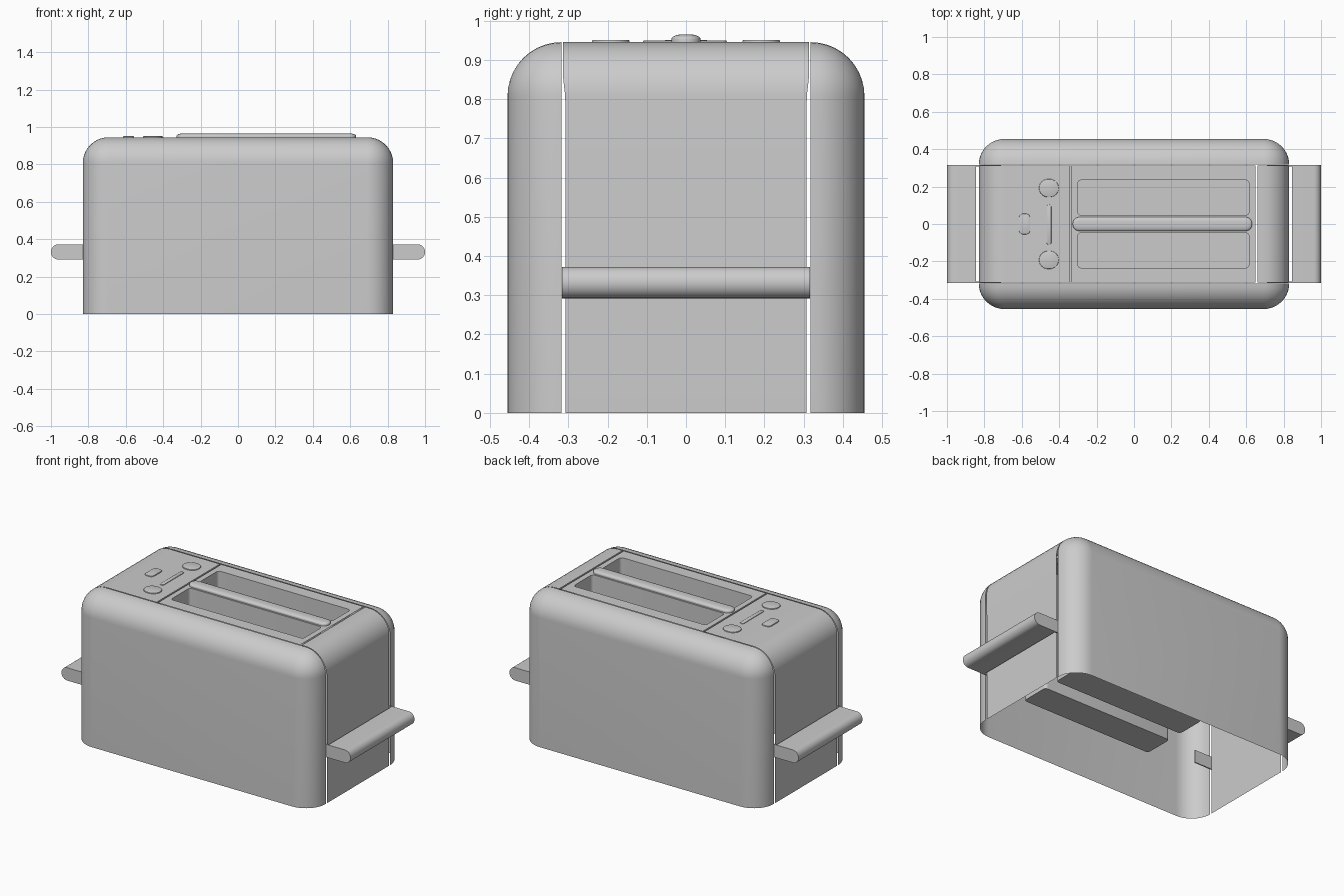
import bpy, bmesh
from math import sin, cos, pi, radians

if "Cube" in bpy.data.objects:
    bpy.data.objects.remove(bpy.data.objects["Cube"], do_unlink=True)

HALF_X, HALF_Y, TOP, R = 0.83, 0.455, 0.945, 0.138
SEAM = HALF_Y - R
STEPS = 10

grey = bpy.data.materials.new("plain grey")
grey.use_nodes = True
grey.diffuse_color = (0.6, 0.6, 0.6, 1)
grey.node_tree.nodes["Principled BSDF"].inputs["Base Color"].default_value = (0.6, 0.6, 0.6, 1)


def finish(name, bm, recalc=True):
    """Turn a bmesh into a smooth-shaded grey object."""
    bmesh.ops.remove_doubles(bm, verts=bm.verts, dist=0.0002)
    if recalc:
        bmesh.ops.recalc_face_normals(bm, faces=bm.faces)
    mesh = bpy.data.meshes.new(name)
    bm.to_mesh(mesh)
    bm.free()
    mesh.materials.append(grey)
    obj = bpy.data.objects.new(name, mesh)
    bpy.context.collection.objects.link(obj)
    bpy.ops.object.select_all(action="DESELECT")
    obj.select_set(True)
    bpy.context.view_layer.objects.active = obj
    bpy.ops.object.shade_smooth_by_angle(angle=radians(35))
    return obj


def skin(bm, rows, closed=False):
    """Join successive rows of points with quads."""
    rows = [[bm.verts.new(p) for p in row] for row in rows]
    for a, b in zip(rows, rows[1:]):
        n = len(a)
        for i in range(n if closed else n - 1):
            j = (i + 1) % n
            bm.faces.new((a[i], a[j], b[j], b[i]))
    return rows


def corner(side, radius):
    """Upper corner in x-z, from the end wall to the top."""
    return [(side * (HALF_X - R + radius * cos(t)), TOP - R + radius * sin(t))
            for t in (i * pi / 2 / STEPS for i in range(STEPS + 1))]


def rounded_rect(cx, cy, hx, hy, r, n=6):
    pts = []
    for k, (sx, sy) in enumerate(((1, 1), (-1, 1), (-1, -1), (1, -1))):
        for i in range(n + 1):
            a = (k + i / n) * pi / 2
            pts.append((cx + sx * (hx - r) + r * cos(a), cy + sy * (hy - r) + r * sin(a)))
    return pts


# Front and back shells with rounded rims, open underneath
for name, s in (("front_shell", -1), ("back_shell", 1)):
    bm = bmesh.new()
    rows = []
    for i in range(STEPS + 1):
        t = i * pi / 2 / STEPS
        r = R * cos(t)
        left, right = corner(-1, r), corner(1, r)
        arch = [(left[0][0], 0)] + left + right[::-1] + [(right[0][0], 0)]
        rows.append([(x, s * (SEAM + 0.001 + (R - 0.001) * sin(t)), z) for x, z in arch])
    skin(bm, rows)
    bmesh.ops.remove_doubles(bm, verts=bm.verts, dist=0.0002)
    face_y = HALF_Y - 0.0005
    rim = [v for v in bm.verts if abs(v.co.y) > face_y]
    rim.sort(key=lambda v: (v.co.z > 0.1, v.co.x if v.co.z > 0.1 else -v.co.x))
    bm.faces.new(rim)
    finish(name, bm)


# End panels wrapping from the top down, narrowed to leave lever slits
def strip_width(z):
    k = min(max((z - 0.8) / 0.06, 0), 1)
    return 0.307 + 0.007 * k


for name, s, inner in (("control_panel", -1, -0.345), ("end_panel", 1, 0.66)):
    bm = bmesh.new()
    path = [(s * HALF_X, 0)] + corner(s, R) + [(inner, TOP), (inner, TOP - 0.015)]
    skin(bm, [[(x, -strip_width(z), z), (x, strip_width(z), z)] for x, z in path])
    finish(name, bm)

# Slotted top plate with two deep wells
WELL_FLOOR = 0.17
slots = [rounded_rect(0.157, s * 0.141, 0.458, 0.094, 0.02) for s in (-1, 1)]
bm = bmesh.new()
outer = [(-0.335, -0.314), (0.65, -0.314), (0.65, 0.314), (-0.335, 0.314)]
edges = []
for loop in [outer] + slots:
    vs = [bm.verts.new((x, y, TOP)) for x, y in loop]
    edges += [bm.edges.new((vs[i], vs[i - 1])) for i in range(len(vs))]
bmesh.ops.triangle_fill(bm, edges=edges, use_beauty=True, normal=(0, 0, 1))
finish("slot_plate", bm)

for name, slot in zip(("front_well", "back_well"), slots):
    bm = bmesh.new()
    rows = skin(bm, [[(x, y, z) for x, y in slot] for z in (TOP, WELL_FLOOR)], closed=True)
    bm.faces.new(rows[-1])
    finish(name, bm)

# Floor of the groove between control panel and slot plate
bm = bmesh.new()
skin(bm, [[(x, -0.314, z), (x, 0.314, z)]
          for x, z in ((-0.345, TOP - 0.015), (-0.335, TOP - 0.015), (-0.335, TOP))])
finish("panel_groove", bm)


# Raised top details: stacked outlines, closed by a cap
def raised(name, cx, cy, hx, hy, r, height, round_over, n=8, levels=2):
    bm = bmesh.new()
    rows = [[(x, y, TOP) for x, y in rounded_rect(cx, cy, hx, hy, r, n)]]
    for i in range(levels + 1):
        t = i * pi / 2 / levels
        d = round_over * (1 - cos(t))
        z = TOP + height * (0.4 + 0.6 * sin(t))
        rows.append([(x, y, z) for x, y in rounded_rect(cx, cy, hx - d, hy - d, r - d, n)])
    rows = skin(bm, rows, closed=True)
    bm.faces.new(rows[-1])
    finish(name, bm)


raised("centre_ridge", 0.152, 0, 0.48, 0.037, 0.036, 0.02, 0.03, levels=6)
for name, s in (("front_button", -1), ("back_button", 1)):
    raised(name, -0.455, s * 0.192, 0.053, 0.048, 0.0478, 0.006, 0.004)
raised("slider_strip", -0.455, -0.003, 0.013, 0.107, 0.0125, 0.004, 0.002)
raised("small_button", -0.585, 0, 0.03, 0.055, 0.022, 0.006, 0.004)


# Levers: a rounded bar with two thin arms passing through the slits
def prism(bm, outline, y0, y1):
    rows = skin(bm, [[(x, y, z) for x, z in outline] for y in (y0, y1)], closed=True)
    bm.faces.new(rows[0])
    bm.faces.new(rows[1])


for name, s in (("right_lever", -1), ("left_lever", 1)):
    bm = bmesh.new()
    lo, hi, r = 0.292, 0.372, 0.038
    nose = [(0.845, lo)]
    for i in range(13):
        a = -pi / 2 + i * pi / 12
        nose.append((1 - r + r * cos(a), (lo + hi) / 2 + (hi - lo) / 2 * sin(a)))
    nose.append((0.845, hi))
    prism(bm, [(s * x, z) for x, z in nose], -0.316, 0.316)
    arm = [(s * x, z) for x, z in ((0.71, lo), (0.85, lo), (0.85, hi), (0.71, hi))]
    for y in (-0.3155, 0.3085):
        prism(bm, arm, y, y + 0.007)
    finish(name, bm)
